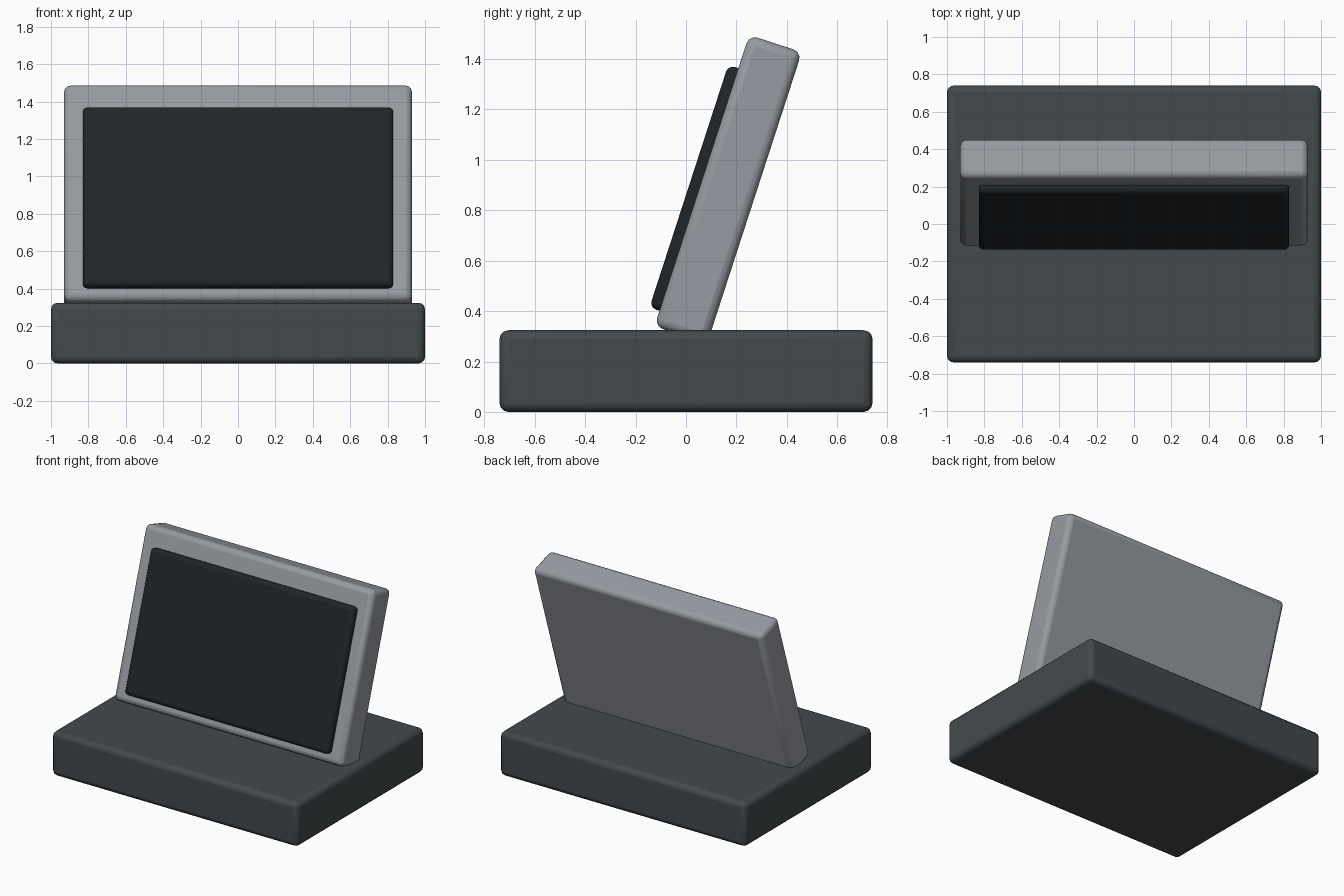
import bpy
from math import radians, sin, cos

if "Cube" in bpy.data.objects:
    bpy.data.objects.remove(bpy.data.objects["Cube"])

TILT = radians(18)


def material(name, color):
    mat = bpy.data.materials.new(name)
    mat.diffuse_color = (*color, 1)
    mat.use_nodes = True
    mat.node_tree.nodes["Principled BSDF"].inputs["Base Color"].default_value = mat.diffuse_color
    return mat


def rounded_box(name, size, location, radius, mat, tilt=0):
    bpy.ops.mesh.primitive_cube_add(size=1, location=location)
    ob = bpy.context.object
    ob.name = name
    ob.scale = size
    bpy.ops.object.transform_apply(location=False, rotation=False, scale=True)
    ob.rotation_euler.x = -tilt
    bevel = ob.modifiers.new("rounded_edges", 'BEVEL')
    bevel.width = radius
    bevel.segments = 3
    bpy.ops.object.shade_smooth_by_angle(angle=radians(40))
    ob.data.materials.append(mat)
    return ob


def on_tilt(up, forward):
    """Point measured along the leaning panel and out from its back face."""
    return (0, up * sin(TILT) - forward * cos(TILT),
            up * cos(TILT) + forward * sin(TILT))


dark = material("dark_grey", (0.055, 0.066, 0.073))
grey = material("mid_grey", (0.31, 0.33, 0.36))
black = material("screen_black", (0.014, 0.018, 0.021))

# Base slab
rounded_box("base", (2.0, 1.48, 0.324), (0, 0, 0.162), 0.035, dark)

# Leaning display housing, sunk slightly into the base
rounded_box("display_housing", (1.86, 0.22, 1.215), on_tilt(0.892, 0.114),
            0.035, grey, TILT)

# Raised screen on the front of the housing
rounded_box("screen", (1.66, 0.08, 1.012), on_tilt(0.855, 0.226),
            0.027, black, TILT)
